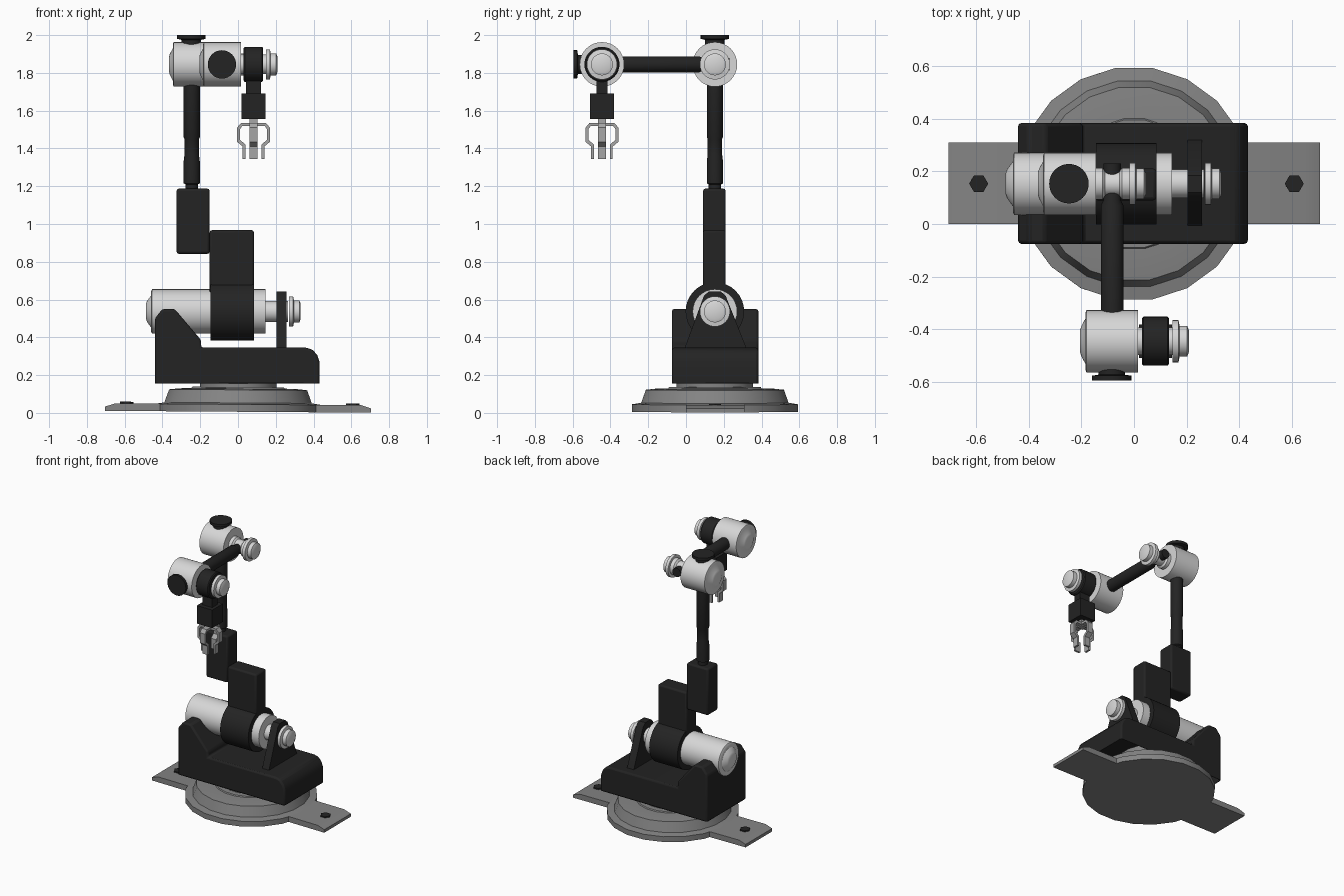
import bpy, bmesh, math
from mathutils import Matrix, Vector

if "Cube" in bpy.data.objects:
    bpy.data.objects.remove(bpy.data.objects["Cube"])


def material(name, v):
    m = bpy.data.materials.new(name)
    m.diffuse_color = (v, v, v, 1)
    m.use_nodes = True
    m.node_tree.nodes["Principled BSDF"].inputs["Base Color"].default_value = m.diffuse_color
    return m


BLACK = material("black", 0.017)
LIGHT = material("light_grey", 0.68)
GREY = material("base_grey", 0.23)
CLAW = material("claw_grey", 0.38)


def finish(name, bm, mat, bevel=0.0):
    bmesh.ops.recalc_face_normals(bm, faces=bm.faces)
    me = bpy.data.meshes.new(name)
    bm.to_mesh(me)
    bm.free()
    me.materials.append(mat)
    me.shade_smooth()
    me.set_sharp_from_angle(angle=math.radians(30))
    ob = bpy.data.objects.new(name, me)
    bpy.context.collection.objects.link(ob)
    if bevel:
        mod = ob.modifiers.new("bevel", 'BEVEL')
        mod.width, mod.segments = bevel, 2
        mod.limit_method = 'ANGLE'
    return ob


def lathe(name, axis, centre, profile, mat, n=32, phase=0.0):
    """Revolve (position, radius) pairs around an axis through centre."""
    bm = bmesh.new()
    k = 'xyz'.index(axis)
    rings = []
    for t, r in profile:
        ring = []
        for i in range(n):
            a = 2 * math.pi * i / n + phase
            p = Vector(centre)
            p[k] = t
            p[(k + 1) % 3] += r * math.cos(a)
            p[(k + 2) % 3] += r * math.sin(a)
            ring.append(bm.verts.new(p))
        rings.append(ring)
    for a, b in zip(rings, rings[1:]):
        for i in range(n):
            j = (i + 1) % n
            bm.faces.new((a[i], a[j], b[j], b[i]))
    bm.faces.new(rings[0])
    bm.faces.new(rings[-1])
    return finish(name, bm, mat)


def prism(axis, profile, a, b):
    """Extrude a 2D outline from a to b: xz outlines along y, yz along x."""
    bm = bmesh.new()
    point = (lambda u, z: (u, a, z)) if axis == 'y' else (lambda u, z: (a, u, z))
    face = bm.faces.new([bm.verts.new(point(u, z)) for u, z in profile])
    new = bmesh.ops.extrude_face_region(bm, geom=[face])['geom']
    d = (0, b - a, 0) if axis == 'y' else (b - a, 0, 0)
    bmesh.ops.translate(bm, vec=d, verts=[v for v in new if isinstance(v, bmesh.types.BMVert)])
    bmesh.ops.recalc_face_normals(bm, faces=bm.faces)
    return bm


def box(name, x0, x1, y0, y1, z0, z1, mat, bevel=0.0):
    return finish(name, prism('y', [(x0, z0), (x1, z0), (x1, z1), (x0, z1)], y0, y1), mat, bevel)


Y = 0.153     # depth of the main axis
ZS = 0.537    # shoulder height
ZE = 1.845    # elbow and wrist height
YW = -0.445   # depth of the wrist

# Base: mounting plate, stepped turntable and bolts, leaning very slightly
base = [
    finish("mounting_plate", prism('y', [(-0.705, 0.006), (0.705, 0.006), (0.705, 0.028),
           (0.65, 0.046), (-0.65, 0.046), (-0.705, 0.028)], 0.0, 0.31), GREY),
    lathe("turntable", 'z', (0, Y, 0), [(0.006, 0.445), (0.045, 0.445), (0.053, 0.395),
          (0.122, 0.37), (0.128, 0.315), (0.13, 0.25), (0.137, 0.245), (0.137, 0.205),
          (0.25, 0.205)], GREY, 20, math.pi / 20),
]
for x in (-0.59, 0.608):
    base.append(lathe("plate_bolt", 'z', (x, Y, 0), [(0.03, 0.036), (0.055, 0.036)], BLACK, 6))
for ob in base:
    ob.data.transform(Matrix.Rotation(0.007, 4, 'Y'))

# Housing with a raised motor saddle, hollow underneath
bm = prism('y', [(-0.44, 0.148), (0.432, 0.148), (0.432, 0.27), (0.42, 0.305), (0.395, 0.335),
                 (0.36, 0.345), (-0.195, 0.345), (-0.195, 0.385), (-0.335, 0.55),
                 (-0.40, 0.55), (-0.44, 0.50)], -0.075, 0.383)
floor = min(bm.faces, key=lambda f: f.calc_center_median().z)
bmesh.ops.inset_individual(bm, faces=[floor], thickness=0.03)
bmesh.ops.translate(bm, vec=(0, 0, 0.13), verts=floor.verts)
finish("housing", bm, BLACK, 0.012)

# Shoulder motor, hub, bracket and end knob
lathe("shoulder_motor", 'x', (0, Y, ZS), [(-0.487, 0.04), (-0.482, 0.055), (-0.46, 0.085),
      (-0.46, 0.108), (-0.455, 0.118), (0.145, 0.118)], LIGHT)
lathe("shoulder_hub", 'x', (0, Y, ZS), [(-0.145, 0.155), (0.085, 0.155)], BLACK)
lathe("shoulder_shaft", 'x', (0, Y, ZS), [(0.14, 0.055), (0.265, 0.055)], LIGHT)
finish("shaft_bracket", prism('x', [(-0.012, 0.33), (0.325, 0.33), (0.21, 0.62), (0.185, 0.642),
       (0.12, 0.642), (0.095, 0.62)], 0.203, 0.258), BLACK)


def knob(name, x, y, z):
    """Flanged light knob on the right end of a joint."""
    lathe(name, 'x', (0, y, z), [(x, 0.06), (x, 0.08), (x + 0.022, 0.08), (x + 0.026, 0.058),
          (x + 0.055, 0.058), (x + 0.062, 0.04)], LIGHT)


knob("shoulder_knob", 0.27, Y, ZS)

# Cranked lower arm
box("lower_arm", -0.15, 0.085, 0.09, 0.21, ZS, 0.967, BLACK, 0.012)
box("upper_arm_block", -0.325, -0.15, 0.09, 0.21, 0.842, 1.187, BLACK, 0.012)
lathe("arm_column", 'z', (-0.245, Y, 0), [(1.18, 0.033), (1.21, 0.033), (1.215, 0.043),
      (1.33, 0.043), (1.37, 0.038), (1.45, 0.038), (1.46, 0.043), (1.76, 0.043)], BLACK)


def joint_motor(name, x, y):
    """Short light motor drum lying along x, with a domed left end."""
    lathe(name, 'x', (0, y, ZE), [(x - 0.02, 0.04), (x - 0.016, 0.055), (x, 0.085),
          (x, 0.105), (x + 0.004, 0.118), (x + 0.2, 0.118)], LIGHT)


# Elbow motor with top cap, shaft and knob
joint_motor("elbow_motor", -0.345, Y)
lathe("elbow_cap", 'z', (-0.247, Y, 0), [(1.95, 0.052), (1.975, 0.052), (1.98, 0.075),
      (2.0, 0.075)], BLACK)
lathe("elbow_shaft", 'x', (0, Y, ZE), [(-0.15, 0.06), (-0.12, 0.06), (-0.11, 0.048),
      (-0.055, 0.048), (-0.045, 0.06), (-0.01, 0.06)], LIGHT)
knob("elbow_knob", -0.017, Y, ZE)

# Forearm running forward through the elbow shaft
lathe("forearm", 'y', (-0.083, 0, ZE), [(-0.35, 0.043), (0.07, 0.043), (0.09, 0.033),
      (0.23, 0.033)], BLACK)

# Wrist motor with front cap, hub and knob
joint_motor("wrist_motor", -0.185, YW)
lathe("wrist_cap", 'y', (-0.085, 0, ZE), [(-0.55, 0.05), (-0.572, 0.05), (-0.576, 0.075),
      (-0.595, 0.075)], BLACK)
lathe("wrist_shaft", 'x', (0, YW, ZE), [(0.0, 0.052), (0.15, 0.052)], LIGHT)
lathe("wrist_hub", 'x', (0, YW, ZE), [(0.03, 0.086), (0.036, 0.093), (0.127, 0.093),
      (0.133, 0.086)], BLACK)
knob("wrist_knob", 0.147, YW, ZE)

# Gripper body
GX = 0.082
box("gripper_neck", GX - 0.04, GX + 0.04, YW - 0.03, YW + 0.03, 1.68, 1.80, BLACK)
box("gripper_block", GX - 0.063, GX + 0.063, YW - 0.063, YW + 0.063, 1.557, 1.69, BLACK)
box("gripper_stem", GX - 0.022, GX + 0.022, YW - 0.022, YW + 0.022, 1.51, 1.56, CLAW)

# Four bent fingers around the stem
outer = [(0.015, 1.535), (0.066, 1.535), (0.087, 1.51), (0.087, 1.435), (0.057, 1.41), (0.057, 1.345)]
inner = [(0.042, 1.345), (0.042, 1.42), (0.071, 1.445), (0.071, 1.503), (0.06, 1.518), (0.015, 1.518)]
for i in range(4):
    bm = prism('y', outer + inner, -0.021, 0.021)
    bm.transform(Matrix.Translation((GX, YW, 0)) @ Matrix.Rotation(i * math.pi / 2, 4, 'Z'))
    finish("gripper_finger", bm, CLAW)
